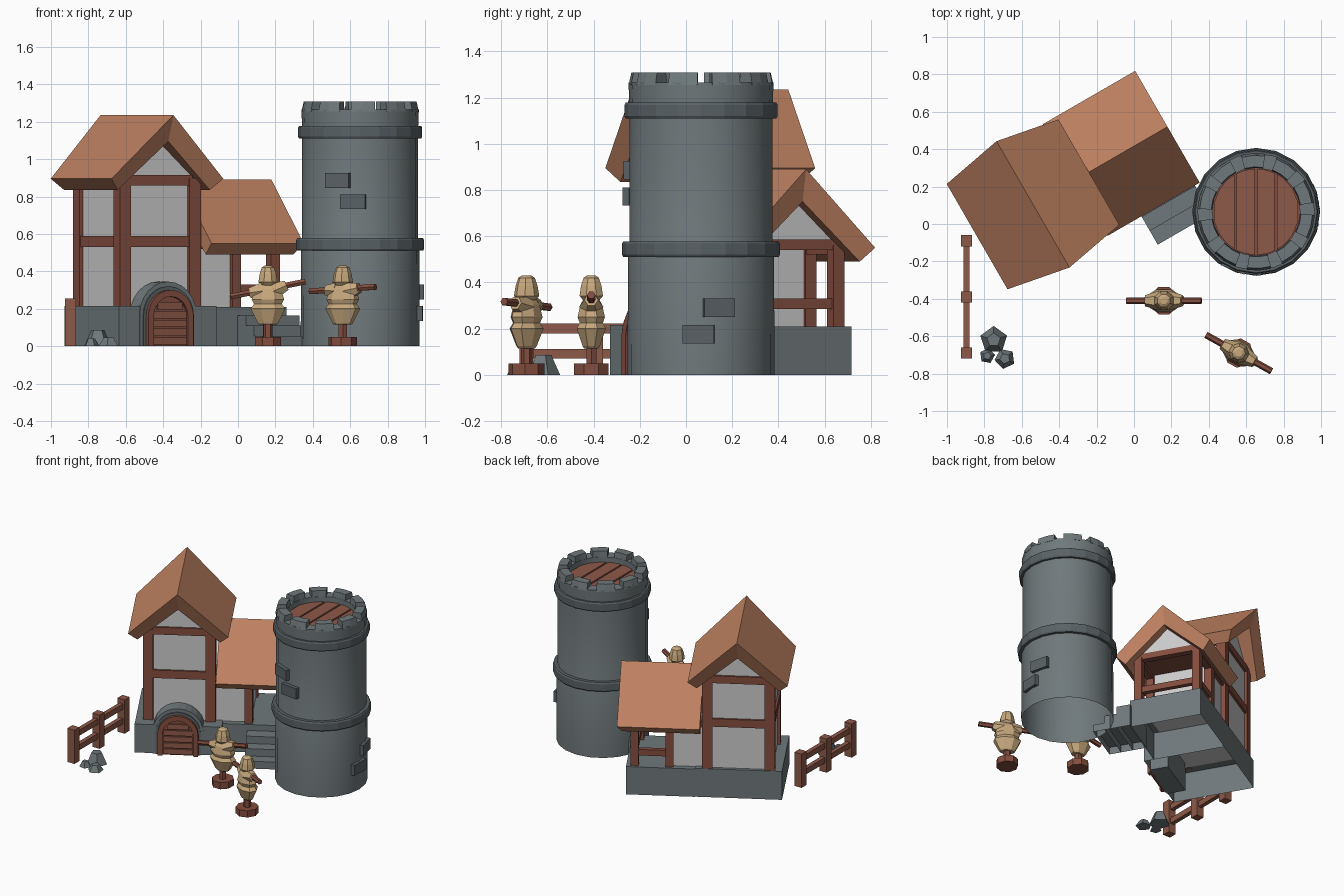
import bpy, bmesh
from math import sin, cos, pi, radians
from mathutils import Matrix, Vector

if "Cube" in bpy.data.objects:
    bpy.data.objects.remove(bpy.data.objects["Cube"])

def material(name, c):
    m = bpy.data.materials.new(name)
    m.diffuse_color = (*c, 1)
    m.use_nodes = True
    m.node_tree.nodes["Principled BSDF"].inputs["Base Color"].default_value = m.diffuse_color
    return m

STONE = material("stone", (0.16, 0.19, 0.20))
DARK = material("dark_stone", (0.10, 0.12, 0.13))
WOOD = material("wood", (0.23, 0.075, 0.05))
PLANK = material("plank", (0.27, 0.10, 0.065))
TILE = material("roof_tile", (0.52, 0.22, 0.12))
STRAW = material("straw", (0.58, 0.40, 0.21))
WALL = material("plaster", (0.55, 0.55, 0.55))

I = Matrix()
H = Matrix.Translation((-0.54, 0.105, 0)) @ Matrix.Rotation(radians(30), 4, 'Z')  # house frame
W = H @ Matrix.Rotation(radians(90), 4, 'Z')                                       # wing frame, -y outward

def build(name, verts, faces, mat, M=I, smooth=False):
    bm = bmesh.new()
    vs = [bm.verts.new(M @ Vector(v)) for v in verts]
    for f in faces:
        bm.faces.new([vs[i] for i in f])
    bmesh.ops.recalc_face_normals(bm, faces=bm.faces)
    me = bpy.data.meshes.new(name)
    bm.to_mesh(me)
    bm.free()
    me.materials.append(mat)
    ob = bpy.data.objects.new(name, me)
    bpy.context.collection.objects.link(ob)
    if smooth:
        bpy.ops.object.select_all(action='DESELECT')
        ob.select_set(True)
        bpy.context.view_layer.objects.active = ob
        bpy.ops.object.shade_smooth_by_angle(angle=radians(30))
    return ob

def box(name, x, y, z, mat, M=I, bottom=True):
    v = [(a, b, c) for a in x for b in y for c in z]
    f = [(0, 1, 3, 2), (4, 6, 7, 5), (0, 4, 5, 1), (2, 3, 7, 6), (1, 5, 7, 3)]
    return build(name, v, f + [(0, 2, 6, 4)] if bottom else f, mat, M)

def prism(name, pts, y0, y1, mat, M=I):
    n = len(pts)
    v = [(x, y, z) for y in (y0, y1) for x, z in pts]
    f = [tuple(range(n)), tuple(range(n, 2 * n))]
    f += [(i, (i + 1) % n, n + (i + 1) % n, n + i) for i in range(n)]
    return build(name, v, f, mat, M)

def lathe(name, prof, n, mat, M=I, sy=1, closed=False, smooth=False, phase=0.0, bottom=True):
    k = len(prof)
    v = [(r * cos(2 * pi * (i + phase) / n), sy * r * sin(2 * pi * (i + phase) / n), z) for i in range(n) for r, z in prof]
    f = [(i * k + j, (i + 1) % n * k + j, (i + 1) % n * k + (j + 1) % k, i * k + (j + 1) % k)
         for i in range(n) for j in range(k if closed else k - 1)]
    if not closed:
        f.append(tuple(i * k + k - 1 for i in range(n)))
        if bottom:
            f.append(tuple(i * k for i in range(n)))
    return build(name, v, f, mat, M, smooth)

def rod(name, a, b, r0, r1, n, mat):
    a, b = Vector(a), Vector(b)
    M = Matrix.Translation(a) @ (b - a).to_track_quat('Z', 'Y').to_matrix().to_4x4()
    return lathe(name, [(r0, 0), (r1, (b - a).length)], n, mat, M)

def roof(name, M, dz, front, back):
    # thick chevron; front/back give y at apex, eave, lower eave, inner apex
    pts = [(0, 1.235, 0), (0.345, 0.895, 1), (0.285, 0.835, 2), (0, 1.095, 3), (-0.285, 0.835, 2), (-0.345, 0.895, 1)]
    v = [(x, e[i], z + dz) for e in (front, back) for x, z, i in pts]
    f = [(0, 1, 2, 3), (0, 3, 4, 5), (6, 7, 8, 9), (6, 9, 10, 11)]
    f += [(i, (i + 1) % 6, 6 + (i + 1) % 6, 6 + i) for i in range(6)]
    build(name, v, f, TILE, M)

# main house: base open below, plaster, roof
box("house_base", (-0.30, 0.30), (-0.328, 0.255), (0, 0.215), STONE, H, bottom=False)
prism("house_walls", [(-0.23, 0.213), (0.23, 0.213), (0.23, 0.89), (0, 1.11), (-0.23, 0.89)], -0.23, 0.23, WALL, H)
e = (0.39, 0.325, 0.285, 0.335)
roof("house_roof", H, 0, [-y for y in e], e)

# timber frame of house
for sx in (-1, 1):
    for sy in (-1, 1):
        box("house_post", sorted((sx * 0.18, sx * 0.25)), sorted((sy * 0.18, sy * 0.25)), (0.213, 0.9), WOOD, H)
for z0, z1 in ((0.53, 0.59), (0.86, 0.915)):
    for s in (-1, 1):
        box("house_cross_beam", (-0.2, 0.2), sorted((s * 0.2, s * 0.245)), (z0, z1), WOOD, H)
        box("house_side_beam", sorted((s * 0.2, s * 0.245)), (-0.2, 0.2), (z0, z1), WOOD, H)

# arched door
def arch(r, zc, n=12):
    return [(r, 0)] + [(r * cos(pi * i / n), zc + r * sin(pi * i / n)) for i in range(n + 1)] + [(-r, 0)]

prism("door_surround", arch(0.175, 0.17), -0.333, -0.2, STONE, H)
prism("door_arch_lip", arch(0.155, 0.165), -0.34, -0.3, DARK, H)
outer, inner = arch(0.14, 0.16), arch(0.105, 0.16)
m = len(outer)
fv = [(x, y, z) for y in (-0.363, -0.32) for ring in (outer, inner) for x, z in ring]
ff = []
for i in range(m - 1):
    for a, b in ((0, m), (2 * m, 3 * m), (0, 2 * m), (m, 3 * m)):
        ff.append((a + i, a + i + 1, b + i + 1, b + i))
ff += [(0, m, 3 * m, 2 * m), (m - 1, 2 * m - 1, 4 * m - 1, 3 * m - 1)]
build("door_frame", fv, ff, WOOD, H)
prism("door_backing", arch(0.11, 0.16), -0.345, -0.32, WOOD, H)
for i in range(5):
    w = 0.1 if i < 4 else 0.075
    box("door_plank", (-w, w), (-0.355, -0.33), (0.008 + i * 0.047, 0.047 + i * 0.047), PLANK, H)

# wing: base, room, ceiling, gable, roof
box("wing_base", (0.30, 0.775), (-0.258, 0.258), (0, 0.21), STONE, H, bottom=False)
prism("wing_room", [(-0.215, 0.208), (0.215, 0.208), (0.215, 0.54), (0, 0.76), (-0.215, 0.54)], -0.49, -0.2, WALL, W)
box("porch_ceiling", (0.48, 0.72), (-0.21, 0.21), (0.55, 0.562), WOOD, H)
prism("wing_gable", [(-0.22, 0.55), (0.22, 0.55), (0, 0.76)], -0.735, -0.70, WALL, W)
roof("wing_roof", W, -0.345, [-0.83, -0.83, -0.80, -0.80], [-0.26] * 4)

# porch timbers
for s in (-1, 1):
    for x0, x1 in ((0.45, 0.505), (0.69, 0.745)):
        box("porch_post", (x0, x1), sorted((s * 0.185, s * 0.24)), (0.208, 0.56), WOOD, H)
    box("porch_top_beam", (0.25, 0.745), sorted((s * 0.19, s * 0.235)), (0.52, 0.56), WOOD, H)
box("porch_end_beam", (0.695, 0.742), (-0.24, 0.24), (0.54, 0.585), WOOD, H)
box("porch_end_rail", (0.70, 0.735), (-0.2, 0.2), (0.285, 0.33), WOOD, H)
box("porch_back_rail", (0.48, 0.72), (0.195, 0.23), (0.285, 0.33), WOOD, H)

# porch steps
for i in range(3):
    box("porch_step", (0.47, 0.80), (-0.52 + 0.085 * i, -0.25), (0, 0.055 * (i + 1)), STONE, H, bottom=False)

# round tower, open below
T = Matrix.Translation((0.653, 0.065, 0))
lathe("tower_shaft", [(0.318, 0), (0.316, 0.53), (0.31, 0.55), (0.31, 1.2)], 20, STONE, T, smooth=True, bottom=False)
for z, r in ((0.51, 0.342), (1.11, 0.332)):
    lathe("tower_band", [(0.309, z), (r - 0.006, z), (r, z + 0.01), (r, z + 0.058), (r - 0.006, z + 0.068), (0.309, z + 0.068)],
          20, DARK, T, closed=True)
lathe("tower_parapet", [(0.235, 1.16), (0.31, 1.16), (0.314, 1.265), (0.235, 1.265)], 20, STONE, T, closed=True, smooth=True)
for k in range(10):
    a0 = 3 + 36 * k + 6
    v, f = [], []
    for j in range(3):
        for r, z in ((0.235, 1.255), (0.314, 1.255), (0.302, 1.308), (0.24, 1.308)):
            a = radians(a0 + 12 * j)
            v.append((r * cos(a), r * sin(a), z))
    for j in range(2):
        f += [(j * 4 + q, j * 4 + (q + 1) % 4, j * 4 + 4 + (q + 1) % 4, j * 4 + 4 + q) for q in range(4)]
    build("tower_merlon", v, f + [(0, 1, 2, 3), (8, 9, 10, 11)], STONE, T)

# tower deck planks, cut to the round
lathe("tower_deck_base", [(0.236, 1.19), (0.236, 1.215)], 20, WOOD, T)
cuts = (-0.23, -0.11, 0, 0.105, 0.23)
for a, b in zip(cuts, cuts[1:]):
    xs = [a + 0.006 + (b - a - 0.012) * i / 4 for i in range(5)]
    h = lambda x: max(0.23 ** 2 - x * x, 0.0004) ** 0.5
    ring = [(x, -h(x)) for x in xs] + [(x, h(x)) for x in reversed(xs)]
    n = len(ring)
    build("tower_deck_plank", [(x, y, z) for z in (1.2, 1.228) for x, y in ring],
          [tuple(range(n)), tuple(range(n, 2 * n))] + [(i, (i + 1) % n, n + (i + 1) % n, n + i) for i in range(n)], PLANK, T)

# raised bricks on tower
for ang, z in ((-112, 0.885), (-97, 0.772), (14, 0.29), (-2, 0.175)):
    box("tower_brick", (0.305, 0.335), (-0.068, 0.068), (z - 0.04, z + 0.04), DARK, T @ Matrix.Rotation(radians(ang), 4, 'Z'))

# straw practice dummies
def dummy(x, y, deg, tilt):
    M = Matrix.Translation((x, y, 0)) @ Matrix.Rotation(radians(deg), 4, 'Z')
    lathe("dummy_foot", [(0.076, 0), (0.076, 0.05)], 8, WOOD, M, sy=1.05, phase=0.5)
    lathe("dummy_pole", [(0.025, 0.04), (0.025, 0.15)], 6, WOOD, M)
    lathe("dummy_body", [(0.05, 0.115), (0.06, 0.125), (0.1, 0.2), (0.08, 0.225), (0.094, 0.25), (0.075, 0.305), (0.04, 0.34)],
          8, STRAW, M, sy=0.68, phase=0.5)
    lathe("dummy_head", [(0.04, 0.325), (0.055, 0.342), (0.048, 0.385), (0.036, 0.42), (0.02, 0.43)], 8, STRAW, M, phase=0.5)
    z = 0.305
    rod("dummy_arm_pole", M @ Vector((-0.2, 0, z - tilt)), M @ Vector((0.2, 0, z + tilt)), 0.018, 0.018, 6, WOOD)
    for s in (-1, 1):
        rod("dummy_sleeve", M @ Vector((s * 0.03, 0, z - 0.01)), M @ Vector((s * 0.1, 0, z + s * tilt * 0.5)),
            0.052, 0.03, 6, STRAW)

dummy(0.16, -0.41, 0, 0.04)
dummy(0.56, -0.69, -29, 0.012)

# fence
for y in (-0.09, -0.39, -0.69):
    box("fence_post", (-0.926, -0.866), (y - 0.03, y + 0.03), (0, 0.255), PLANK)
for z in (0.07, 0.18):
    box("fence_rail", (-0.912, -0.88), (-0.69, -0.09), (z, z + 0.042), PLANK)

# rocks
for x, y, r, h, ph in ((-0.75, -0.62, 0.075, 0.085, 0.25), (-0.785, -0.705, 0.042, 0.04, 0.1), (-0.69, -0.72, 0.056, 0.045, 0.6)):
    lathe("rock", [(r, 0), (r * 0.5, h)], 5, STONE, Matrix.Translation((x, y, 0)), phase=ph)
